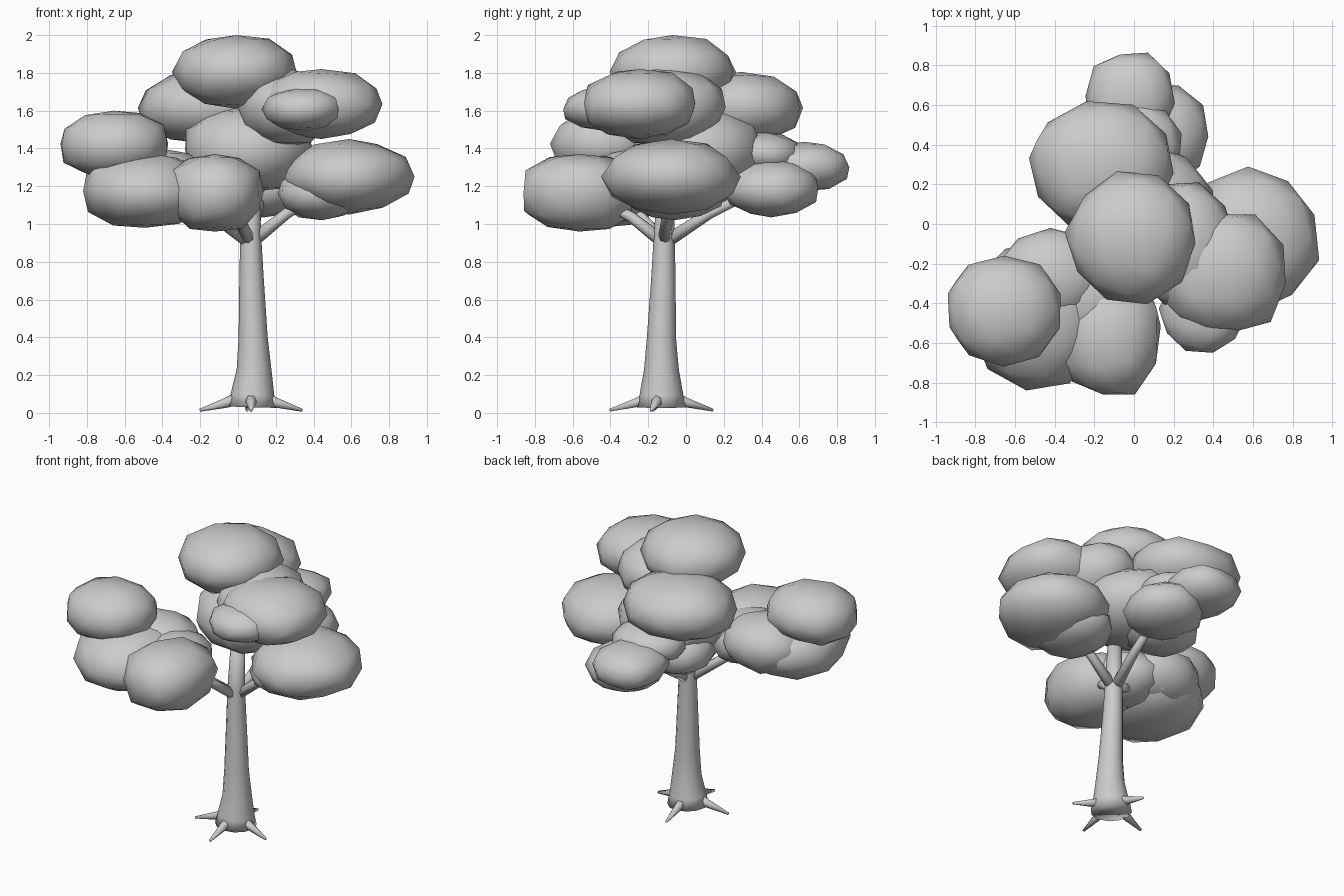
import bpy, bmesh, math, random
from mathutils import Vector, Matrix

random.seed(4)
if "Cube" in bpy.data.objects:
    bpy.data.objects.remove(bpy.data.objects["Cube"])

# One plain grey for the whole tree
GREY = (0.6, 0.6, 0.6, 1)
mat = bpy.data.materials.new("plain_grey")
mat.use_nodes = True
mat.diffuse_color = GREY
mat.node_tree.nodes["Principled BSDF"].inputs["Base Color"].default_value = GREY


def finish(bm, name):
    """Turn a bmesh into a smooth shaded object."""
    bmesh.ops.recalc_face_normals(bm, faces=bm.faces)
    for face in bm.faces:
        face.smooth = True
    mesh = bpy.data.meshes.new(name)
    bm.to_mesh(mesh)
    bm.free()
    mesh.materials.append(mat)
    obj = bpy.data.objects.new(name, mesh)
    bpy.context.collection.objects.link(obj)
    return obj


def tube(name, points, radii, sides):
    """Capped tapering tube through the points."""
    bm = bmesh.new()
    pts = [Vector(p) for p in points]
    rings = []
    for i, p in enumerate(pts):
        along = pts[min(i + 1, len(pts) - 1)] - pts[max(i - 1, 0)]
        turn = Vector((0, 0, 1)).rotation_difference(along)
        rings.append([bm.verts.new(p + turn @ Vector((
            radii[i] * math.cos(math.tau * k / sides),
            radii[i] * math.sin(math.tau * k / sides), 0))) for k in range(sides)])
    for low, high in zip(rings, rings[1:]):
        for k in range(sides):
            n = (k + 1) % sides
            bm.faces.new((low[k], low[n], high[n], high[k]))
    bm.faces.new(rings[0])
    bm.faces.new(rings[-1])
    return finish(bm, name)


def leaf_clump(name, centre, size, fullness=2.1):
    """Lumpy flattened ball, fitted to its half sizes; more fullness is boxier."""
    bm = bmesh.new()
    bmesh.ops.create_icosphere(bm, subdivisions=2, radius=1)
    spin = Matrix.Rotation(random.uniform(0, math.tau), 3, "Z")
    for v in bm.verts:
        p = spin @ v.co
        p /= sum(abs(c) ** fullness for c in p) ** (1 / fullness)
        v.co = p * random.uniform(0.96, 1.04)
    for axis in range(3):
        low = min(v.co[axis] for v in bm.verts)
        high = max(v.co[axis] for v in bm.verts)
        for v in bm.verts:
            t = (v.co[axis] - low) / (high - low) * 2 - 1
            v.co[axis] = centre[axis] + size[axis] * t
    return finish(bm, name)


# Trunk with a flared foot
tube("trunk",
     [(.075, -.13, .03), (.077, -.13, .1), (.085, -.13, .23), (.08, -.13, .4),
      (.072, -.12, .7), (.067, -.115, .95), (.07, -.1, 1.3)],
     [.13, .115, .092, .077, .065, .055, .042], 12)

# Four pointed roots around the foot
for side, a in {"left": -.2, "back": 1.65, "right": 3.3, "front": 4.71}.items():
    out = Vector((math.cos(a), math.sin(a), 0))
    foot = Vector((.07, -.13, 0))
    tube("root_" + side,
         [foot + out * r + Vector((0, 0, z)) for r, z in ((.08, .075), (.13, .055), (.275, .014))],
         [.034, .028, .008], 6)

# Branches reaching into the leaf clumps
START = Vector((.065, -.115, .9))
for name, tip in {
    "left": (.45, -.08, 1.17), "back": (.13, .36, 1.17),
    "right": (-.4, -.42, 1.2), "front": (-.06, -.46, 1.13),
}.items():
    tip = Vector(tip)
    middle = START.lerp(tip, .5) + Vector((0, 0, .02))
    tube("branch_" + name, [START, middle, tip], [.036, .029, .022], 8)

# Leaf clumps: centre, half size and sometimes fullness
CLUMPS = {
    "crown_top": ((-.02, -.07, 1.805), (.33, .335, .195), 2),
    "crown_back": ((-.165, .3, 1.615), (.365, .32, .19)),
    "crown_left": ((.445, -.25, 1.635), (.32, .3, .185), 2.5),
    "crown_inner": ((.26, -.11, 1.62), (.26, .32, .21), 2),
    "crown_front": ((.345, -.45, 1.61), (.22, .2, .115)),
    "crown_centre": ((.06, .06, 1.4), (.34, .35, .23)),
    "left_main": ((.59, -.08, 1.25), (.345, .37, .2)),
    "left_inner": ((.45, -.06, 1.16), (.24, .26, .14)),
    "right_upper": ((-.655, -.44, 1.42), (.285, .28, .18), 2.3),
    "right_lower": ((-.48, -.46, 1.18), (.34, .38, .2)),
    "right_inner": ((-.41, -.27, 1.22), (.28, .25, .18)),
    "front_inner": ((-.23, -.36, 1.18), (.23, .27, .17)),
    "front_low": ((-.12, -.56, 1.165), (.255, .3, .205), 2.7),
    "back_low": ((.13, .45, 1.19), (.245, .25, .155)),
    "back_outer": ((-.02, .63, 1.305), (.225, .235, .13), 2.4),
    "back_inner": ((0, .4, 1.37), (.24, .21, .12)),
    "back_centre": ((-.06, .18, 1.25), (.24, .22, .15)),
}
for name, shape in CLUMPS.items():
    leaf_clump("leaves_" + name, *shape)
